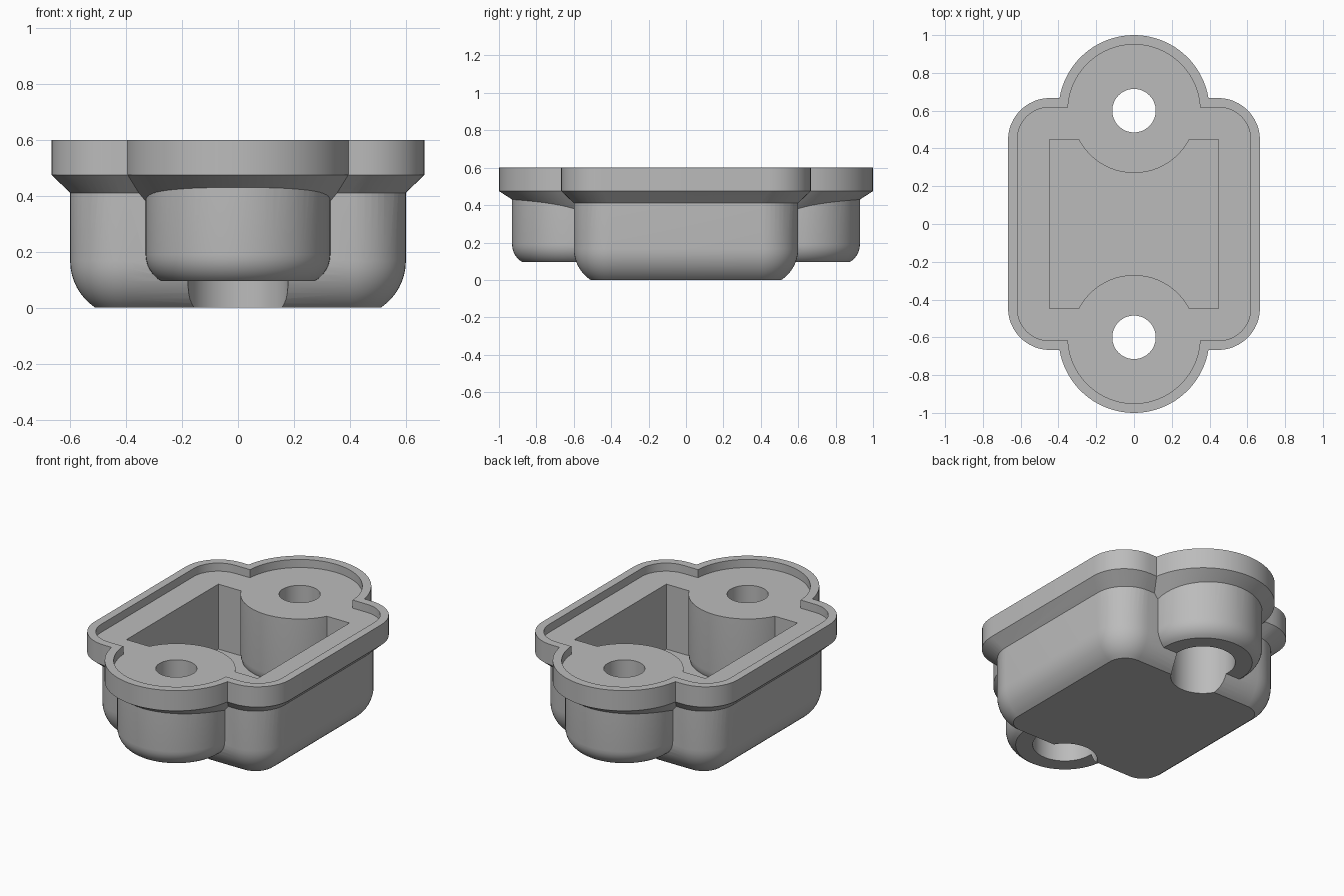
import bpy, bmesh
from math import sin, cos, pi, sqrt, atan2, radians

if "Cube" in bpy.data.objects:
    bpy.data.objects.remove(bpy.data.objects["Cube"])

grey = bpy.data.materials.new("plain grey")
grey.diffuse_color = (0.5, 0.5, 0.5, 1)
grey.use_nodes = True
grey.node_tree.nodes["Principled BSDF"].inputs["Base Color"].default_value = grey.diffuse_color


def loft(name, rings):
    """Closed solid through (points, z) rings, bottom to top."""
    bm = bmesh.new()
    loops = [[bm.verts.new((x, y, z)) for x, y in pts] for pts, z in rings]
    n = len(loops[0])
    for a, b in zip(loops, loops[1:]):
        for i in range(n):
            j = (i + 1) % n
            bm.faces.new((a[i], a[j], b[j], b[i]))
    bm.faces.new(loops[0][::-1])
    bm.faces.new(loops[-1])
    bmesh.ops.recalc_face_normals(bm, faces=bm.faces)
    me = bpy.data.meshes.new(name)
    bm.to_mesh(me)
    bm.free()
    me.materials.append(grey)
    ob = bpy.data.objects.new(name, me)
    bpy.context.collection.objects.link(ob)
    return ob


def boolean(target, tool, op):
    mod = target.modifiers.new(op, 'BOOLEAN')
    mod.operation = op
    mod.solver = 'EXACT'
    mod.object = tool
    bpy.context.view_layer.objects.active = target
    bpy.ops.object.modifier_apply(modifier=mod.name)
    bpy.data.objects.remove(tool)


def arc(cx, cy, r, a0, a1, n):
    return [(cx + r * cos(a0 + (a1 - a0) * i / n),
             cy + r * sin(a0 + (a1 - a0) * i / n)) for i in range(n + 1)]


def circle(cy, r, n=64):
    return arc(0, cy, r, 0, 2 * pi, n)[:-1]


def rounded_square(centre, r):
    pts = []
    for k, (sx, sy) in enumerate(((1, 1), (-1, 1), (-1, -1), (1, -1))):
        pts += arc(sx * centre, sy * centre, r, k * pi / 2, (k + 1) * pi / 2, 12)
    return pts


def lobed(half, corner, r):
    """Rounded square with a round lobe at each end."""
    c = half - corner
    a = atan2(half - 0.6, sqrt(r * r - (half - 0.6) ** 2))
    top = (arc(c, c, corner, 0, pi / 2, 12)
           + arc(0, 0.6, r, a, pi - a, 40)
           + arc(-c, c, corner, pi / 2, pi, 12))
    return top + [(-x, -y) for x, y in top]


def scaled(pts, s):
    return [(x * s, y * s) for x, y in pts]


def boss(name, side, top):
    """Screw post with a rounded, cut-off bottom edge."""
    r, steps, steep = 0.11, 6, radians(60)
    rings = []
    for i in range(steps + 1):
        a = steep * (1 - i / steps)
        rings.append((circle(side * 0.6, 0.33 - r * (1 - cos(a))),
                      0.095 + r * (sin(steep) - sin(a))))
    return loft(name, rings + [(circle(side * 0.6, 0.33), top)])


# Box body with rounded lower edges
steep = radians(56.6)
rings = []
for i in range(9):
    a = steep * (1 - i / 8)
    rings.append((rounded_square(0.4, 0.2 * cos(a)), 0.2 * (sin(steep) - sin(a))))
housing = loft("housing", rings + [(rounded_square(0.4, 0.2), 0.58)])

# Flange with a tapered underside
rim = lobed(0.667, 0.222, 0.4)
boolean(housing, loft("flange", [(scaled(rim, 0.805), 0.35), (rim, 0.475), (rim, 0.6)]), 'UNION')

# Screw posts at both ends
for side in (1, -1):
    boolean(housing, boss("boss", side, 0.57), 'UNION')

# Shallow recess inside the rim
lip = lobed(0.617, 0.167, 0.35)
boolean(housing, loft("recess_cutter", [(lip, 0.55), (lip, 0.8)]), 'DIFFERENCE')

# Square cavity leaving the posts standing
h = 0.447
square = [(-h, -h), (h, -h), (h, h), (-h, h)]
cavity = loft("cavity_cutter", [(square, 0.15), (square, 0.7)])
for side in (1, -1):
    boolean(cavity, boss("post_keeper", side, 0.9), 'DIFFERENCE')
boolean(housing, cavity, 'DIFFERENCE')

# Screw holes with a wide counterbore from below
for side in (1, -1):
    y = side * 0.6
    boolean(housing, loft("screw_hole_cutter", [
        (circle(y, 0.18), -0.2), (circle(y, 0.18), 0.4),
        (circle(y, 0.115), 0.4), (circle(y, 0.115), 0.8)]), 'DIFFERENCE')

# Smooth curved walls, keep edges crisp
bpy.ops.object.select_all(action='DESELECT')
housing.select_set(True)
bpy.context.view_layer.objects.active = housing
bpy.ops.object.shade_smooth_by_angle(angle=radians(25))
